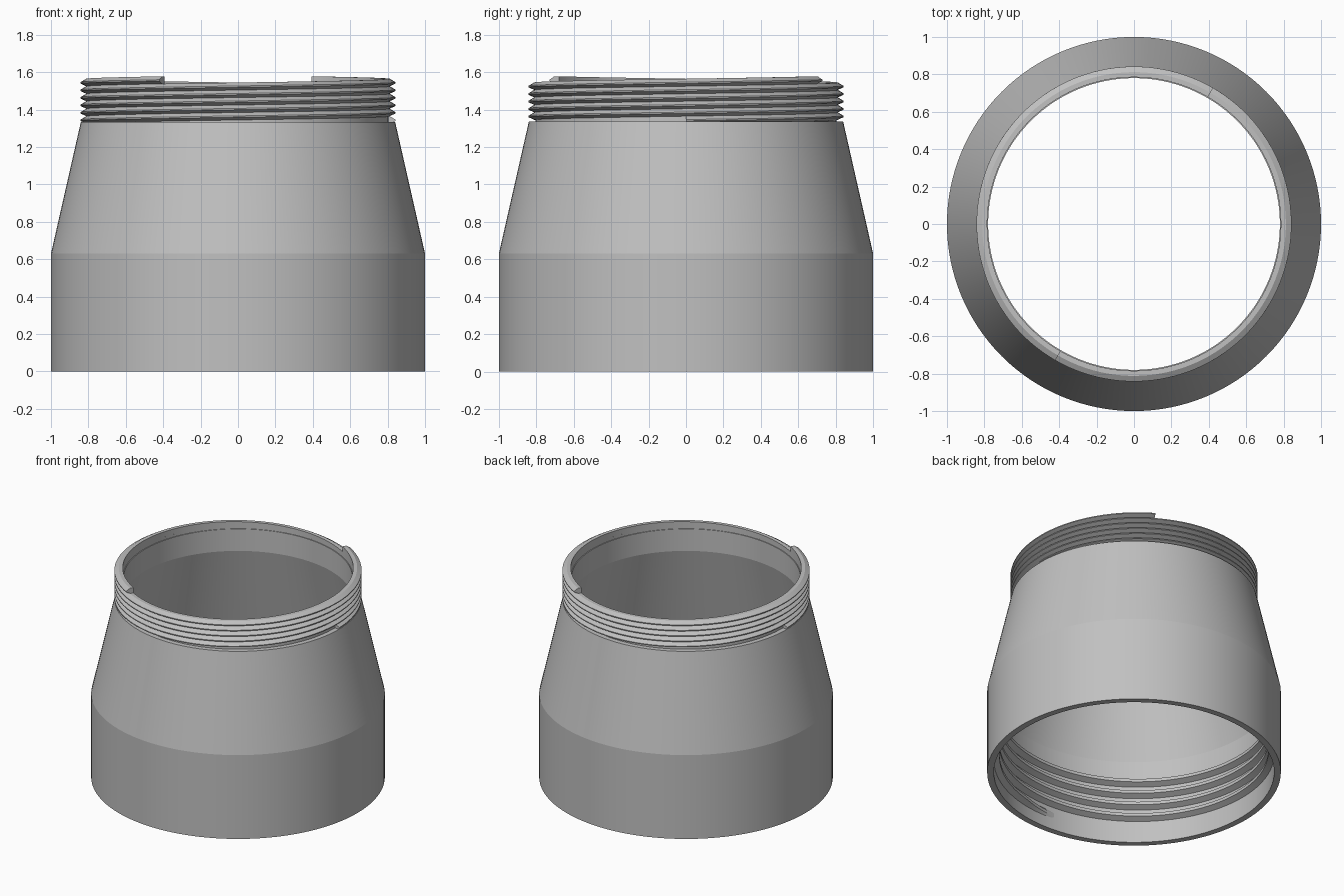
import bpy
import bmesh
from math import cos, sin, radians, tau

if "Cube" in bpy.data.objects:
    bpy.data.objects.remove(bpy.data.objects["Cube"])

grey = bpy.data.materials.new("plain grey")
grey.use_nodes = True
colour = (0.53, 0.53, 0.53, 1)
grey.diffuse_color = colour
grey.node_tree.nodes["Principled BSDF"].inputs["Base Color"].default_value = colour


def sweep(name, section, start, turns, lead=0.0, base=0.0, steps=128, taper=0.0):
    """Carry a closed (radius, height) section round the z axis; a lead makes a helix."""
    bm = bmesh.new()
    closed = lead == 0
    count = round(steps * turns)
    root = max(r for r, z in section)
    rings = []
    for i in range(count if closed else count + 1):
        t = turns * i / count
        a = start + tau * t
        # Fade the ridge into its wall at both ends
        k = min(1, (min(t, turns - t) + 0.01) / taper) if taper else 1
        rings.append([bm.verts.new((cos(a) * (root + (r - root) * k),
                                    sin(a) * (root + (r - root) * k),
                                    base + lead * t + z)) for r, z in section])
    n = len(section)
    for i in range(count):
        p, q = rings[i], rings[(i + 1) % len(rings)]
        for j in range(n):
            m = (j + 1) % n
            bm.faces.new((p[j], q[j], q[m], p[m]))
    if not closed:
        bm.faces.new(rings[0])
        bm.faces.new(rings[-1])
    bmesh.ops.recalc_face_normals(bm, faces=bm.faces)
    mesh = bpy.data.meshes.new(name)
    bm.to_mesh(mesh)
    bm.free()
    mesh.materials.append(grey)
    obj = bpy.data.objects.new(name, mesh)
    bpy.context.collection.objects.link(obj)
    bpy.ops.object.select_all(action="DESELECT")
    obj.select_set(True)
    bpy.context.view_layer.objects.active = obj
    bpy.ops.object.shade_smooth_by_angle(angle=radians(12))
    return obj


# Hollow body: straight skirt, tapered shoulder and thin collar
shoulder, collar_top, bend = 1.335, 1.5, 0.63
sweep("body", [(1, 0), (1, bend), (0.84, shoulder), (0.805, shoulder),
               (0.805, collar_top), (0.78, collar_top), (0.78, shoulder),
               (0.955, bend), (0.955, 0)], 0, 1)

# Two-start outer thread, whose stepped ends form the top rim
spacing = 0.04
outer_section = [(0.785, 0), (0.81, 0), (0.842, 0.015), (0.842, 0.022),
                 (0.812, spacing), (0.785, spacing)]
outer_turns = 8 / 3
for side, start in (("front", 0), ("back", 180)):
    sweep(side + "_outer_thread", outer_section, radians(start), outer_turns,
          2 * spacing, 1.538 - 2 * spacing * outer_turns)

# Inner thread in the skirt
inner_section = [(0.96, 0), (0.915, 0.022), (0.915, 0.045), (0.96, 0.067)]
sweep("inner_thread", inner_section, radians(265), 4.7, 0.09, 0.08, taper=0.06)
